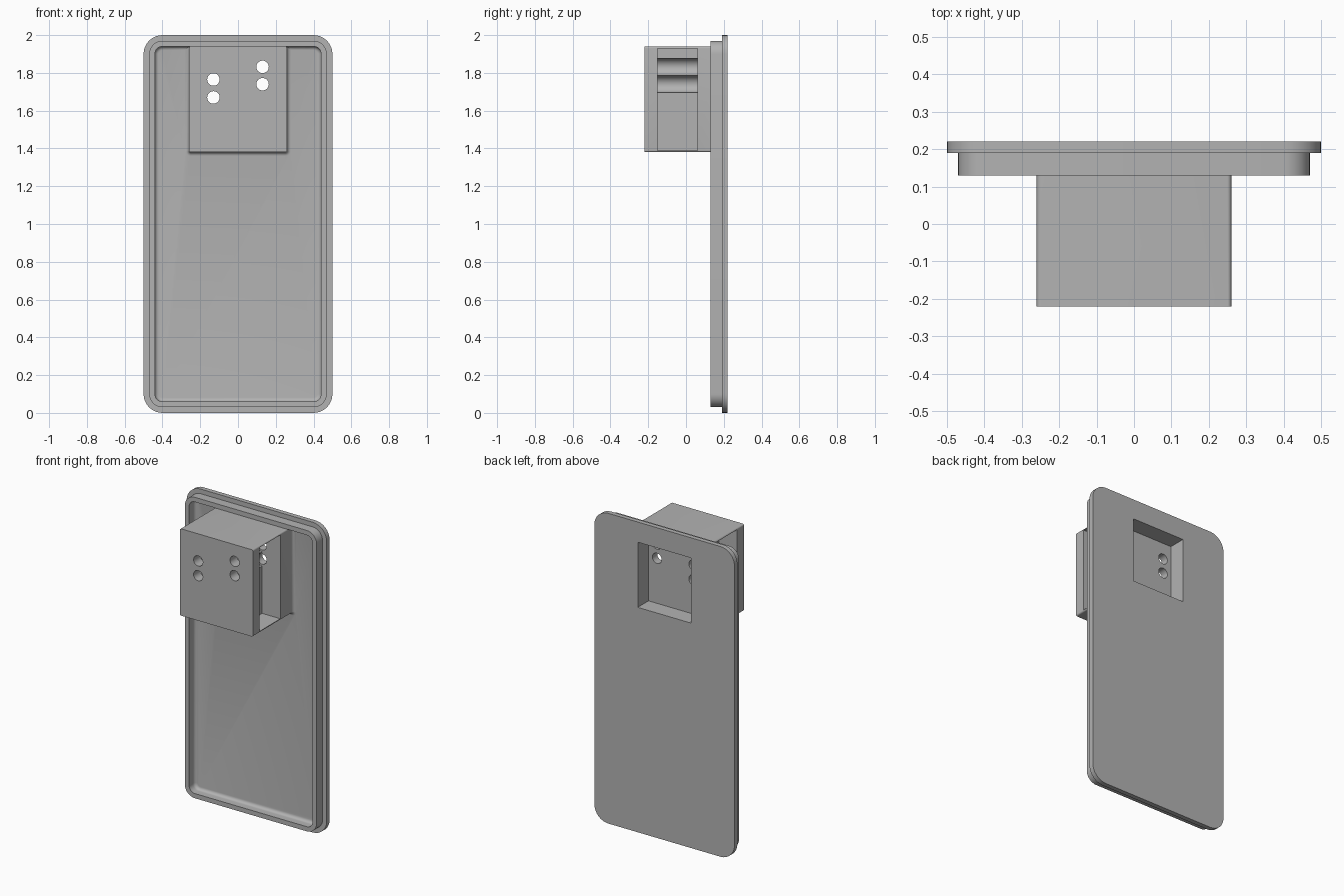
import bpy, bmesh, math
from mathutils import Matrix

old = bpy.data.objects.get("Cube")
if old:
    bpy.data.objects.remove(old, do_unlink=True)

grey = bpy.data.materials.new("plain grey")
grey.use_nodes = True
COLOUR = (0.45, 0.45, 0.45, 1)
grey.diffuse_color = COLOUR
grey.node_tree.nodes["Principled BSDF"].inputs["Base Color"].default_value = COLOUR


def finish(name, bm):
    bmesh.ops.recalc_face_normals(bm, faces=bm.faces)
    mesh = bpy.data.meshes.new(name)
    bm.to_mesh(mesh)
    bm.free()
    mesh.materials.append(grey)
    ob = bpy.data.objects.new(name, mesh)
    bpy.context.collection.objects.link(ob)
    return ob


def rounded_outline(hw, hh, r, steps=8):
    """Points of a rounded rectangle around the origin."""
    pts = []
    for q, (sx, sz) in enumerate([(1, 1), (-1, 1), (-1, -1), (1, -1)]):
        for i in range(steps + 1):
            a = math.pi / 2 * (q + i / steps)
            pts.append((sx * (hw - r) + r * math.cos(a), sz * (hh - r) + r * math.sin(a)))
    return pts


def loft(name, hw, hh, zc, sections):
    """Join rounded rectangles; each section is (y, inset, corner radius)."""
    bm = bmesh.new()
    rings = []
    for y, inset, r in sections:
        rings.append([bm.verts.new((x, y, z + zc))
                      for x, z in rounded_outline(hw - inset, hh - inset, r)])
    for a, b in zip(rings, rings[1:]):
        for i in range(len(a)):
            j = (i + 1) % len(a)
            bm.faces.new((a[i], a[j], b[j], b[i]))
    bm.faces.new(rings[0])
    bm.faces.new(rings[-1])
    return finish(name, bm)


def block(name, x0, x1, y0, y1, z0, z1):
    bm = bmesh.new()
    m = Matrix.Translation(((x0 + x1) / 2, (y0 + y1) / 2, (z0 + z1) / 2))
    bmesh.ops.create_cube(bm, size=1, matrix=m @ Matrix.Diagonal((x1 - x0, y1 - y0, z1 - z0, 1)))
    return finish(name, bm)


def rod(name, x, z, r, y0, y1):
    bm = bmesh.new()
    m = Matrix.Translation((x, (y0 + y1) / 2, z)) @ Matrix.Rotation(math.pi / 2, 4, 'X')
    bmesh.ops.create_cone(bm, cap_ends=True, segments=32, radius1=r, radius2=r,
                          depth=y1 - y0, matrix=m)
    return finish(name, bm)


def combine(target, tool, operation):
    tool.hide_render = True
    mod = target.modifiers.new("combine", 'BOOLEAN')
    mod.operation, mod.object, mod.solver = operation, tool, 'EXACT'
    bpy.context.view_layer.objects.active = target
    bpy.ops.object.modifier_apply(modifier=mod.name)
    bpy.data.objects.remove(tool, do_unlink=True)


def fillet(y, inset, r, grow):
    """Quarter-round sections running into the tray floor."""
    out = []
    for i in range(6):
        a = math.pi / 2 * i / 5
        d = 0.02 * (1 - math.cos(a))
        out.append((y - 0.02 + 0.02 * math.sin(a), inset + grow * d, r - grow * d))
    return out


# Back plate with its raised rim and shallow tray
FLOOR = 0.19
panel = loft("panel", 0.5, 1.0, 1.0,
             [(0.22, 0, 0.1), (FLOOR, 0, 0.1), (FLOOR, 0.03, 0.07),
              (0.13, 0.03, 0.07), (0.13, 0.06, 0.04)] + fillet(FLOOR, 0.06, 0.04, 1))

# Housing on the front, flared where it meets the tray
housing = loft("housing", 0.26, 0.28, 1.66,
               [(-0.22, 0, 0.01)] + fillet(FLOOR, 0, 0.01, -1) + [(0.205, -0.02, 0.03)])
combine(panel, housing, 'UNION')

# Rear pocket through the plate
combine(panel, block("pocket", -0.19, 0.19, 0.11, 0.3, 1.45, 1.87), 'DIFFERENCE')

# Side recesses, and two bores on each side with narrower holes at the ends
FRONT, BACK = -0.15, 0.06
for side, heights in ((-1, (1.67, 1.765)), (1, (1.74, 1.832))):
    x0, x1 = sorted((side * 0.13, side * 0.3))
    combine(panel, block("recess", x0, x1, FRONT, BACK, 1.39, 1.93), 'DIFFERENCE')
    for z in heights:
        combine(panel, rod("bore", side * 0.13, z, 0.045, FRONT, BACK), 'DIFFERENCE')
        combine(panel, rod("hole", side * 0.13, z, 0.033, -0.3, 0.15), 'DIFFERENCE')

panel.name = "wall_panel_with_housing"
bpy.ops.object.select_all(action='DESELECT')
panel.select_set(True)
bpy.context.view_layer.objects.active = panel
bpy.ops.object.shade_smooth_by_angle(angle=math.radians(30))
